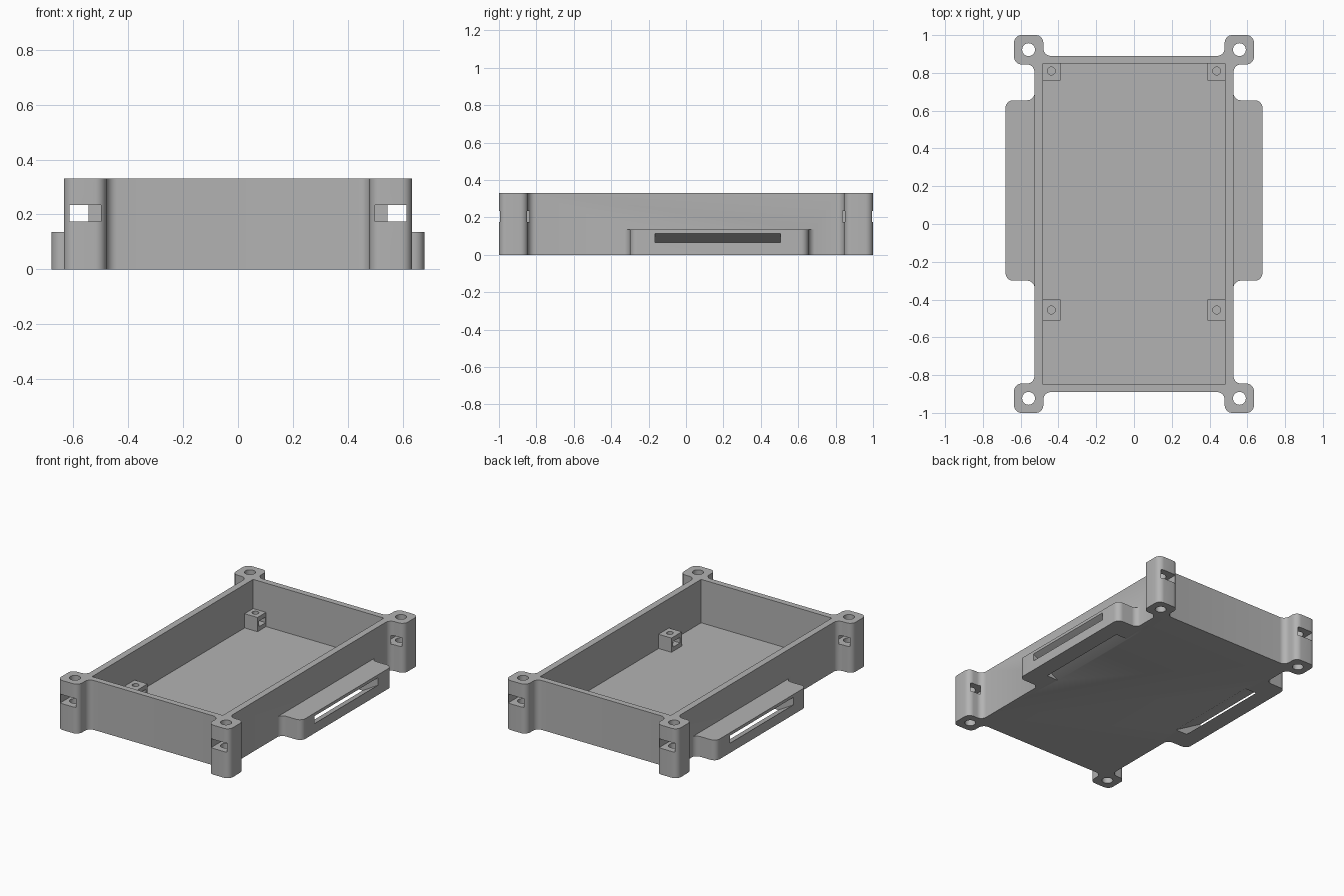
import bpy, bmesh
from math import cos, sin, pi
from mathutils import Vector

cube = bpy.data.objects.get("Cube")
if cube:
    bpy.data.objects.remove(cube, do_unlink=True)

# One plain grey plastic
grey = bpy.data.materials.new("grey plastic")
grey.use_nodes = True
colour = (0.45, 0.45, 0.45, 1)
grey.diffuse_color = colour
grey.node_tree.nodes["Principled BSDF"].inputs["Base Color"].default_value = colour

HEIGHT, FLOOR, LOW = 0.33, 0.04, 0.135   # rim, floor and low-part heights
FILLET = 0.04


def prism(name, pts, lo, hi, axis="z"):
    """Extrude a flat outline along z, or an xz outline along y."""
    bm = bmesh.new()
    place = (lambda a, b, h: (a, b, h)) if axis == "z" else (lambda a, b, h: (a, h, b))
    bottom = [bm.verts.new(place(a, b, lo)) for a, b in pts]
    top = [bm.verts.new(place(a, b, hi)) for a, b in pts]
    bm.faces.new(bottom)
    bm.faces.new(top)
    n = len(pts)
    for i in range(n):
        j = (i + 1) % n
        bm.faces.new((bottom[i], bottom[j], top[j], top[i]))
    bmesh.ops.recalc_face_normals(bm, faces=bm.faces)
    mesh = bpy.data.meshes.new(name)
    bm.to_mesh(mesh)
    bm.free()
    mesh.materials.append(grey)
    obj = bpy.data.objects.new(name, mesh)
    bpy.context.collection.objects.link(obj)
    return obj


def rect(x0, x1, y0, y1):
    return [(x0, y0), (x1, y0), (x1, y1), (x0, y1)]


def circle(x, y, r, n=32):
    return [(x + r * cos(2 * pi * i / n), y + r * sin(2 * pi * i / n)) for i in range(n)]


def rounded(pts, skip=(), r=FILLET, steps=8):
    """Round the square corners of an outline, inward or outward."""
    out = []
    for i, p in enumerate(pts):
        if i in skip:
            out.append(p)
            continue
        p = Vector(p)
        a = (Vector(pts[i - 1]) - p).normalized()
        b = (Vector(pts[(i + 1) % len(pts)]) - p).normalized()
        centre = p + r * (a + b)
        for k in range(steps + 1):
            t = pi / 2 * k / steps
            out.append(tuple(centre - r * (b * cos(t) + a * sin(t))))
    return out


def combine(target, tool, operation):
    mod = target.modifiers.new(operation, "BOOLEAN")
    mod.operation, mod.object, mod.solver = operation, tool, "EXACT"
    bpy.context.view_layer.objects.active = target
    bpy.ops.object.modifier_apply(modifier=mod.name)
    bpy.data.objects.remove(tool, do_unlink=True)


def add(tool):
    combine(tray, tool, "UNION")


def cut(tool):
    combine(tray, tool, "DIFFERENCE")


# Outer walls with four corner posts, as one filleted outline
quarter = [(0.48, 0.89), (0.48, 1), (0.635, 1), (0.635, 0.845), (0.527, 0.845)]
outline = (quarter + [(x, -y) for x, y in reversed(quarter)]
           + [(-x, -y) for x, y in quarter] + [(-x, y) for x, y in reversed(quarter)])
tray = prism("tray", rounded(outline), 0, HEIGHT)

# Cavity
cut(prism("cavity", rect(-0.483, 0.483, -0.85, 0.85), FLOOR, HEIGHT + 0.1))

for s in (1, -1):
    # Side wing, filleted into the wall
    wing = [(0.505, 0.72), (0.526, 0.72), (0.526, 0.655), (0.68, 0.655),
            (0.68, -0.3), (0.526, -0.3), (0.526, -0.365), (0.505, -0.365)]
    wing = rounded(wing, skip=(0, 1, 6, 7))
    add(prism("wing", [(s * x, y) for x, y in wing], 0, LOW))

    # Sloping strap slot from the wing's side to its underside
    slope = 0.577
    slot = [(0.78, 0.115 + 0.1 * slope), (0.78, 0.065 + 0.1 * slope),
            (0.567 - 0.1, -0.1 * slope), (0.48 - 0.1, -0.1 * slope)]
    cut(prism("strap_slot", [(s * x, z) for x, z in slot], -0.165, 0.505, "y"))

    # Board standoffs with screw hole and nut slot
    for y0, y1, yc in ((0.76, 0.87, 0.81), (-0.51, -0.4, -0.455)):
        add(prism("standoff", rect(s * 0.388, s * 0.505, y0, y1), FLOOR / 2, LOW))
        cut(prism("standoff_hole", circle(s * 0.438, yc, 0.021, 24), FLOOR + 0.01, LOW + 0.1))
        cut(prism("standoff_nut_slot", rect(s * 0.3, s * 0.475, yc - 0.036, yc + 0.036),
                  0.068, 0.105))

    # Corner post holes and nut slots
    for t in (1, -1):
        cut(prism("post_hole", circle(s * 0.558, t * 0.923, 0.034), -0.1, HEIGHT + 0.1))
        cut(prism("post_nut_slot", rect(s * 0.5, s * 0.615, t * 0.838, t * 1.1),
                  0.175, 0.235))

# Smooth fillets, sharp edges
bpy.ops.object.select_all(action="DESELECT")
tray.select_set(True)
bpy.context.view_layer.objects.active = tray
bpy.ops.object.shade_smooth_by_angle(angle=pi / 6)
